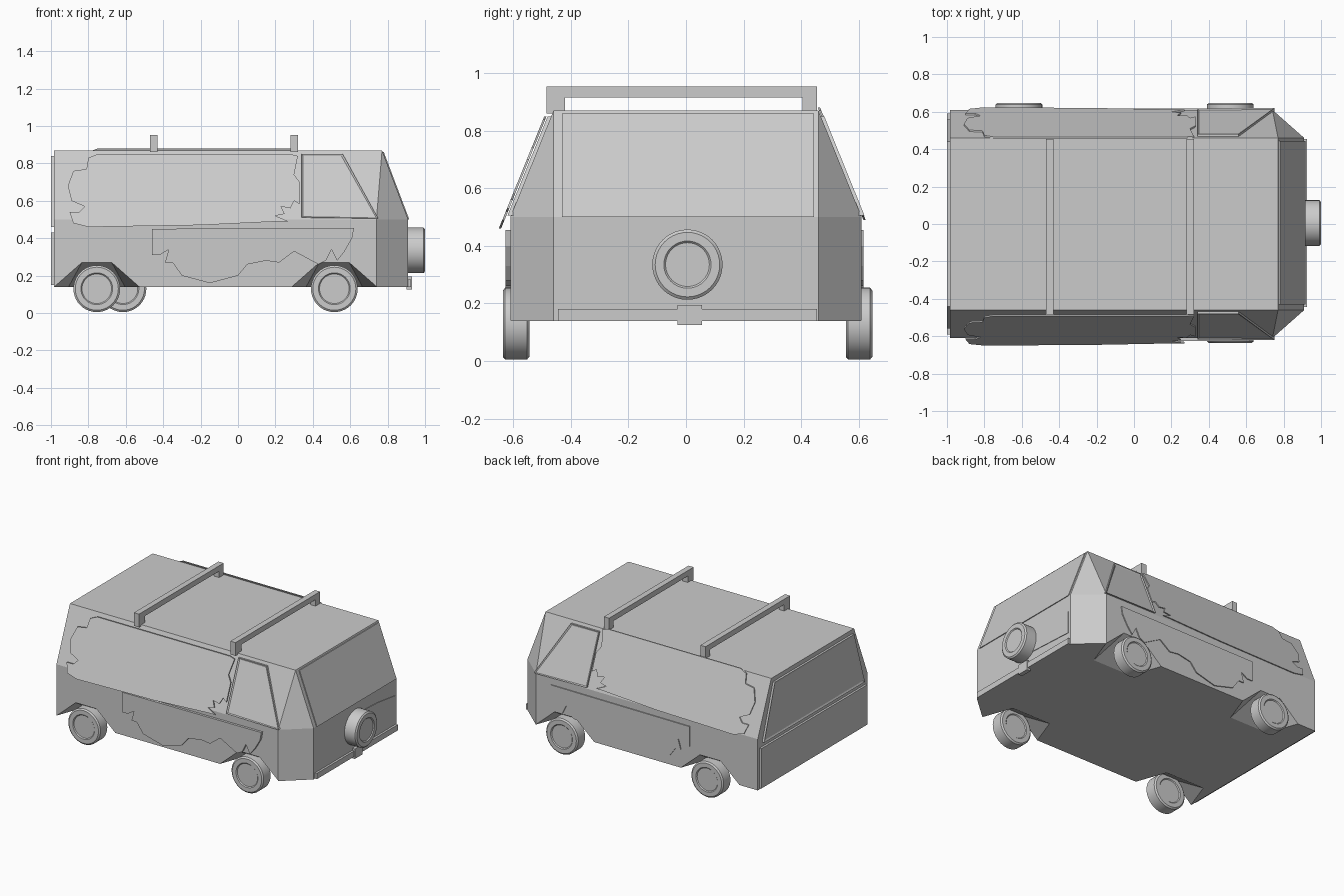
import bpy, bmesh, math
from mathutils import Matrix, Vector

default = bpy.data.objects.get("Cube")
if default:
    bpy.data.objects.remove(default, do_unlink=True)


def finish(name, bm):
    bmesh.ops.recalc_face_normals(bm, faces=bm.faces[:])
    mesh = bpy.data.meshes.new(name)
    bm.to_mesh(mesh)
    bm.free()
    obj = bpy.data.objects.new(name, mesh)
    bpy.context.collection.objects.link(obj)
    return obj


def hull(name, points):
    bm = bmesh.new()
    verts = [bm.verts.new(p) for p in points]
    bmesh.ops.convex_hull(bm, input=verts)
    bmesh.ops.dissolve_limit(bm, angle_limit=0.01, verts=bm.verts[:], edges=bm.edges[:])
    return finish(name, bm)


def slab(name, points, inward, inset=0):
    """Flat panel whose outer face is the outline, thickened inward."""
    bm = bmesh.new()
    outer = bm.faces.new([bm.verts.new(p) for p in points])
    outer.normal_update()
    if outer.normal.dot(Vector(inward)) > 0:
        outer.normal_flip()
    inner = bmesh.ops.extrude_face_region(bm, geom=[outer], use_keep_orig=True)
    moved = [g for g in inner["geom"] if isinstance(g, bmesh.types.BMVert)]
    bmesh.ops.translate(bm, verts=moved, vec=inward)
    bmesh.ops.recalc_face_normals(bm, faces=bm.faces[:])
    if inset:
        bmesh.ops.inset_individual(bm, faces=[outer], thickness=inset, depth=-0.006)
    return finish(name, bm)


def box(name, low, high):
    return hull(name, [(x, y, z) for x in (low[0], high[0])
                       for y in (low[1], high[1]) for z in (low[2], high[2])])


def wheel(name, center, axis, width, radius=0.125):
    bm = bmesh.new()
    bmesh.ops.create_cone(bm, cap_ends=True, segments=40, radius1=radius,
                          radius2=radius, depth=width - 0.016)
    caps = [f for f in bm.faces if len(f.verts) > 4]
    # rounded shoulder, flat sidewall, shallow hub step
    for thickness, depth in ((0.01, 0.008), (0.03, 0), (0.006, -0.006)):
        bmesh.ops.inset_individual(bm, faces=caps, thickness=thickness, depth=depth)
    turn = Vector((0, 0, 1)).rotation_difference(Vector(axis)).to_matrix().to_4x4()
    bmesh.ops.transform(bm, matrix=Matrix.Translation(center) @ turn, verts=bm.verts[:])
    obj = finish(name, bm)
    bpy.ops.object.select_all(action='DESELECT')
    obj.select_set(True)
    bpy.context.view_layer.objects.active = obj
    bpy.ops.object.shade_smooth_by_angle(angle=math.radians(30))


FLOOR, BELT, ROOF = 0.14, 0.5, 0.87
WIDE, NARROW = 0.61, 0.46
LEAN = (WIDE - NARROW) / (ROOF - BELT)
BACK = -0.985

# Body shell with leaning upper sides and chamfered nose
half = [(BACK, WIDE, FLOOR), (BACK, WIDE, BELT), (BACK, NARROW, ROOF),
        (0.74, WIDE, FLOOR), (0.74, WIDE, BELT), (0.77, NARROW, ROOF),
        (0.91, NARROW, FLOOR), (0.91, NARROW, BELT)]
body = hull("body", [(x, s * y, z) for x, y, z in half for s in (-1, 1)])

# Wheel arches sloping down into the floor
axles = [("rear_right", -0.755, -1), ("rear_left", -0.615, 1),
         ("front_right", 0.515, -1), ("front_left", 0.515, 1)]
for label, x, s in axles:
    pts = [(x + dx, s * y, z) for y in (WIDE, 0.7)
           for dx, z in ((-0.33, 0.05), (0.33, 0.05), (-0.08, 0.27), (0.08, 0.27))]
    pts += [(x + dx, s * 0.25, 0.05) for dx in (-0.2, 0.2)]
    cutter = hull("arch_cutter", pts)
    cutter.hide_render = True
    mod = body.modifiers.new("arch", 'BOOLEAN')
    mod.operation, mod.solver, mod.object = 'DIFFERENCE', 'EXACT', cutter
    bpy.context.view_layer.objects.active = body
    bpy.ops.object.modifier_apply(modifier=mod.name)
    bpy.data.objects.remove(cutter, do_unlink=True)

    wheel(label + "_wheel", (x, s * (0.59 if s < 0 else 0.601), 0.13), (0, s, 0), 0.092)

# Side decoration outlines as x, z
upper = [(-.88, .48), (-.8, .46), (-.2, .47), (.22, .49), (.27, .49), (.2, .52),
         (.25, .53), (.23, .57), (.28, .56), (.3, .6), (.33, .58), (.33, .7),
         (.3, .74), (.32, .84), (.28, .85), (-.75, .85), (-.8, .83), (-.81, .77),
         (-.88, .76), (-.91, .68), (-.89, .6), (-.82, .57), (-.85, .54), (-.9, .54)]
lower = [(-.46, .45), (.62, .455), (.61, .4), (.57, .33), (.53, .28), (.5, .34),
         (.47, .28), (.43, .26), (.3, .33), (.22, .27), (.15, .28), (.05, .26),
         (0, .2), (-.15, .16), (-.3, .2), (-.35, .27), (-.39, .27), (-.37, .34),
         (-.42, .31), (-.46, .31)]
window = [(.34, .51), (.75, .505), (.56, .85), (.34, .85)]


def lean(x, z, s, off):
    return (x, s * (WIDE - (z - BELT) * LEAN + off), z)


for label, s, off, lift in (("right", -1, 0.024, 0), ("left", 1, 0.01, 0.03)):
    slab(label + "_upper_panel", [lean(x, z + lift, s, off) for x, z in upper],
         (0, -s * 0.008, 0))
    slab(label + "_lower_panel", [(x, s * (WIDE + off * 0.7), z) for x, z in lower],
         (0, -s * 0.02, 0))
    slab(label + "_window", [lean(x, z, s, 0.012) for x, z in window],
         (0, -s * 0.02, 0), inset=0.012)

# Nose: windscreen, bumper, spare wheel and painted swoosh
slab("windscreen", [(.916, -.43, .5), (.916, .445, .5), (.78, .445, .86), (.78, -.43, .86)],
     (-0.015, 0, 0))
slab("nose_swoosh", [(.914, .05, .42), (.914, .25, .41), (.914, .44, .385),
                     (.914, .44, .23), (.914, .05, .25)], (-0.01, 0, 0))
box("bumper", (.9, -.445, .14), (.925, .455, .18))
box("bumper_bracket", (.9, -.03, .125), (.93, .055, .195))
wheel("spare_wheel", (0.95, 0.005, 0.335), (1, 0, 0), 0.1, 0.122)

# Tail: window and door panel
slab("tail_window", [(-1, -.56, .46), (-1, .56, .46), (-1, .44, .84), (-1, -.44, .84)],
     (0.02, 0, 0), inset=0.02)
slab("tail_door", [(-1, -.59, .15), (-1, .59, .15), (-1, .59, .43), (-1, -.59, .43)],
     (0.02, 0, 0))

# Roof rack
for label, x in (("rear", -0.45), ("front", 0.3)):
    box(label + "_rack_bar", (x - .02, -.485, .915), (x + .02, .455, .953))
    for side, y0, y1 in (("right", -.485, -.42), ("left", .405, .455)):
        box(label + "_rack_foot_" + side, (x - .02, y0, .86), (x + .02, y1, .92))
